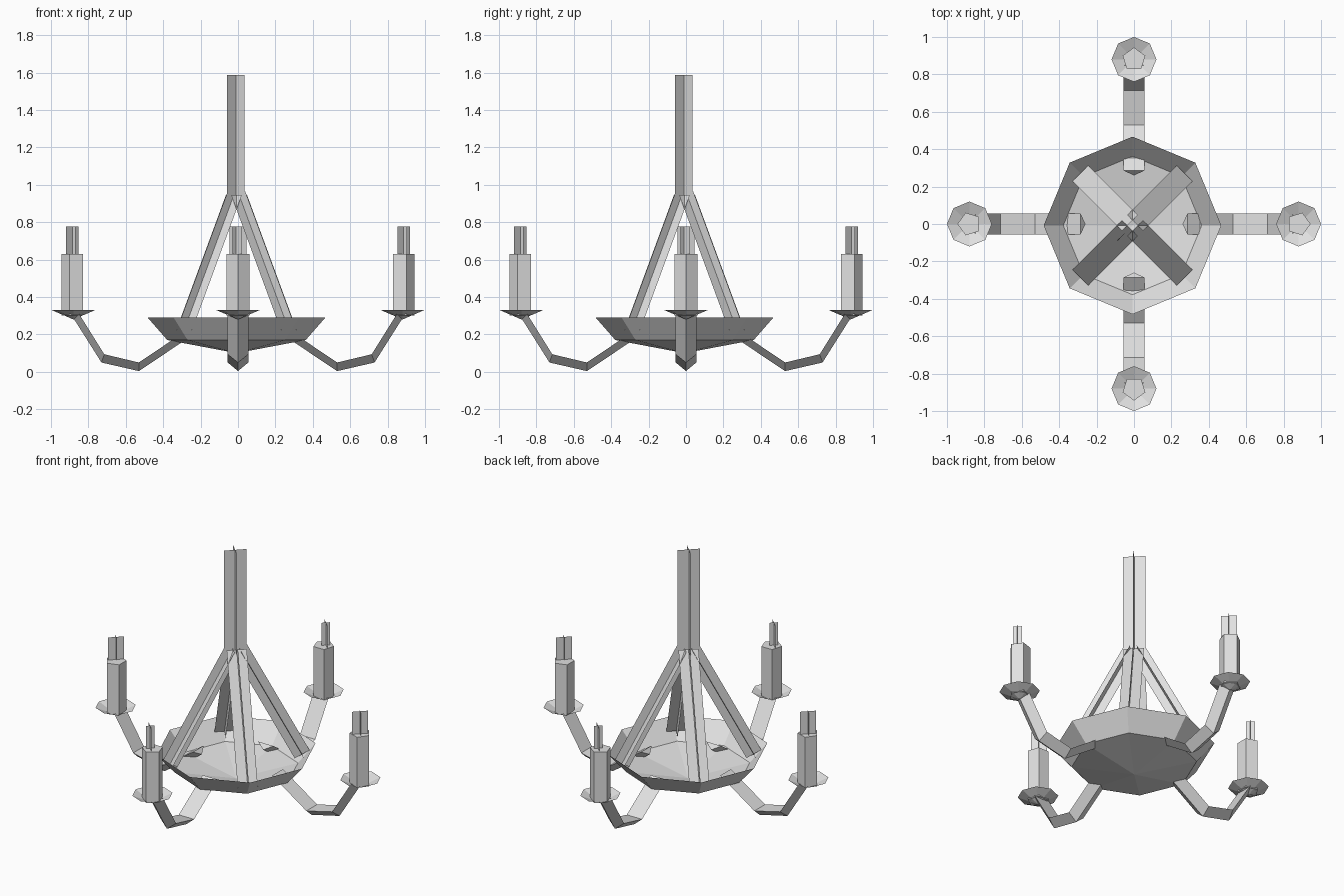
import bpy
import bmesh
from math import cos, sin, pi
from mathutils import Vector, Matrix

if "Cube" in bpy.data.objects:
    bpy.data.objects.remove(bpy.data.objects["Cube"], do_unlink=True)

GREY = (0.75, 0.75, 0.75, 1)
metal = bpy.data.materials.new("pale_grey")
metal.use_nodes = True
metal.diffuse_color = GREY
metal.node_tree.nodes["Principled BSDF"].inputs["Base Color"].default_value = GREY


def finish(name, bm, matrix=Matrix(), closed=True):
    if closed:
        bmesh.ops.recalc_face_normals(bm, faces=bm.faces[:])
    mesh = bpy.data.meshes.new(name)
    bm.to_mesh(mesh)
    bm.free()
    mesh.materials.append(metal)
    obj = bpy.data.objects.new(name, mesh)
    obj.matrix_world = matrix
    bpy.context.collection.objects.link(obj)
    return obj


def dish(name, rings, tip, sides, matrix):
    """Open faceted dish: rings of (radius, z) from the rim down to a tip."""
    bm = bmesh.new()
    loops = [[bm.verts.new((r * cos(2 * pi * i / sides), r * sin(2 * pi * i / sides), z))
              for i in range(sides)] for r, z in rings]
    apex = bm.verts.new((0, 0, tip))
    for i in range(sides):
        j = (i + 1) % sides
        for upper, lower in zip(loops, loops[1:]):
            bm.faces.new((upper[i], lower[i], lower[j], upper[j]))
        bm.faces.new((loops[-1][i], apex, loops[-1][j]))
    bmesh.ops.recalc_face_normals(bm, faces=bm.faces[:])
    return finish(name, bm, matrix, closed=False)


def crossed_planes(name, start, end, directions, matrix=Matrix()):
    """Flat strips crossing along one axis; each direction is a half width."""
    bm = bmesh.new()
    a, b = Vector(start), Vector(end)
    for d in directions:
        d = Vector(d)
        bm.faces.new([bm.verts.new(p) for p in (a - d, a + d, b + d, b - d)])
    return finish(name, bm, matrix, closed=False)


def arm(name, matrix):
    """Bent bar with a flat top and a keel along the underside."""
    top = [(0.285, 0.215), (0.53, 0.05), (0.715, 0.094), (0.85, 0.31)]
    keel = [(0.26, 0.185), (0.53, 0.004), (0.73, 0.05), (0.885, 0.295)]
    bm = bmesh.new()
    rings = [[bm.verts.new(p) for p in
              ((tx, -0.055, tz), (tx, 0.055, tz), (kx, 0, kz))]
             for (tx, tz), (kx, kz) in zip(top, keel)]
    for r, s in zip(rings, rings[1:]):
        for i in range(3):
            j = (i + 1) % 3
            bm.faces.new((r[i], r[j], s[j], s[i]))
    bm.faces.new(rings[0])
    bm.faces.new(rings[-1])
    finish(name, bm, matrix)


def candle(name, matrix):
    """Five-sided candle with one edge facing outward."""
    bm = bmesh.new()
    low, high = [[bm.verts.new((0.064 * cos(2 * pi * i / 5), 0.064 * sin(2 * pi * i / 5), z))
                  for i in range(5)] for z in (0.3, 0.63)]
    bm.faces.new(low)
    bm.faces.new(high)
    for i in range(5):
        j = (i + 1) % 5
        bm.faces.new((low[i], low[j], high[j], high[i]))
    finish(name, bm, matrix)


# Central bowl and hanging rod
centre = Matrix.Translation((-0.008, -0.008, 0))
dish("bowl", [(0.475, 0.29), (0.37, 0.17)], 0.1, 8, centre)
crossed_planes("hanging_rod", (-0.012, -0.012, 0.93), (-0.012, -0.012, 1.586),
               [(0.048, 0.048, 0), (0.048, -0.048, 0)])

# Four slanted struts from the rod to the bowl
for n, side in enumerate(("back_left", "back_right", "front_right", "front_left")):
    turn = centre @ Matrix.Rotation(pi / 4 + n * pi / 2, 4, "Z")
    start, end = Vector((0.02, 0, 0.945)), Vector((0.395, 0, 0.225))
    fin = (end - start).cross(Vector((0, 1, 0))).normalized() * 0.05
    crossed_planes("strut_" + side, start, end, [(0, 0.06, 0), fin], turn)

# Four arms, each with a drip cup, a candle and a wick
for n, side in enumerate(("left", "back", "right", "front")):
    turn = Matrix.Rotation(n * pi / 2, 4, "Z")
    seat = turn @ Matrix.Translation((0.88, 0, 0))
    arm("arm_" + side, turn)
    dish("drip_cup_" + side, [(0.12, 0.332)], 0.28, 8, seat)
    candle("candle_" + side, seat)
    crossed_planes("wick_" + side, (0.006, -0.012, 0.62), (0.006, -0.012, 0.777),
                   [(0.034, 0.034, 0), (0.018, -0.018, 0)], seat)
